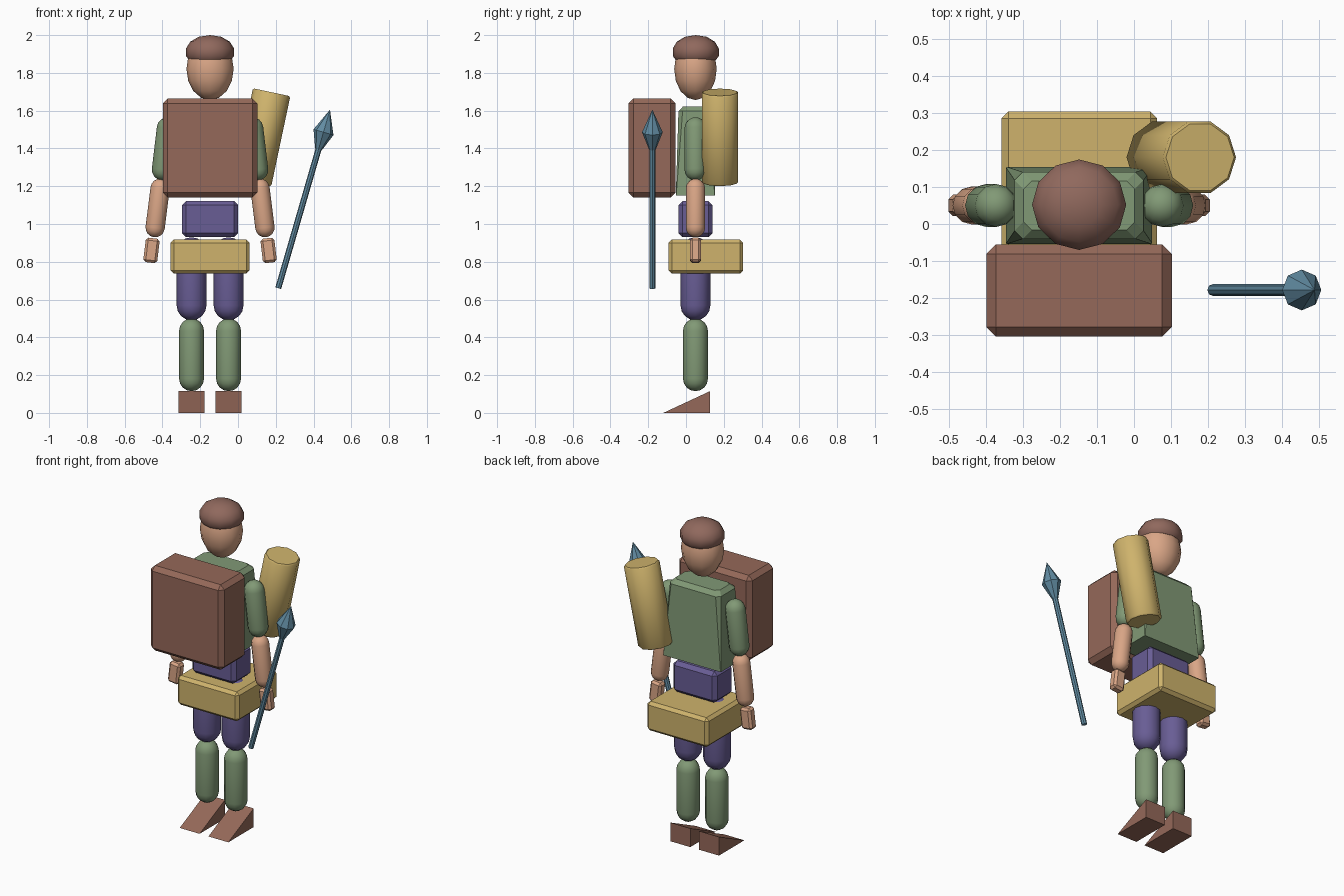
import bpy, bmesh
from math import sin, cos, pi
from mathutils import Vector, Matrix

if "Cube" in bpy.data.objects:
    bpy.data.objects.remove(bpy.data.objects["Cube"])

CX, CY = -0.148, 0.05      # body axis
COLORS = {"brown": (0.30, 0.14, 0.10), "hair": (0.28, 0.14, 0.11), "green": (0.22, 0.32, 0.18),
          "skin": (0.70, 0.38, 0.24), "purple": (0.14, 0.11, 0.30), "gold": (0.62, 0.45, 0.15),
          "steel": (0.12, 0.26, 0.36)}
MATS = {}
for key, rgb in COLORS.items():
    MATS[key] = bpy.data.materials.new(key)
    MATS[key].diffuse_color = (*rgb, 1)


def finish(name, bm, mat, smooth=None):
    bmesh.ops.recalc_face_normals(bm, faces=bm.faces)
    me = bpy.data.meshes.new(name)
    bm.to_mesh(me)
    bm.free()
    ob = bpy.data.objects.new(name, me)
    bpy.context.collection.objects.link(ob)
    me.materials.append(MATS[mat])
    if smooth:
        bpy.ops.object.select_all(action='DESELECT')
        ob.select_set(True)
        bpy.context.view_layer.objects.active = ob
        bpy.ops.object.shade_smooth_by_angle(angle=smooth)
    return ob


def box(name, x, y, z, mat, bevel=0.02, tilt=0.0):
    """Box from (min, max) ranges, chamfered, tilted about y."""
    bm = bmesh.new()
    size = [r[1] - r[0] for r in (x, y, z)]
    mid = [sum(r) / 2 for r in (x, y, z)]
    bmesh.ops.create_cube(bm, size=1)
    bmesh.ops.scale(bm, vec=size, verts=bm.verts)
    bmesh.ops.bevel(bm, geom=bm.edges[:], offset=bevel, segments=1, affect='EDGES')
    bmesh.ops.transform(bm, matrix=Matrix.Translation(mid) @ Matrix.Rotation(tilt, 4, 'Y'), verts=bm.verts)
    return finish(name, bm, mat)


def lathe(name, base, tip, profile, mat, sides=12, scale=(1, 1), smooth=0.7):
    """Closed solid turned around base->tip; profile is (radius, distance)."""
    bm = bmesh.new()
    rings = []
    for r, h in profile:
        if r < 1e-5:
            rings.append([bm.verts.new((0, 0, h))])
        else:
            rings.append([bm.verts.new((r * scale[0] * cos(2 * pi * i / sides),
                                        r * scale[1] * sin(2 * pi * i / sides), h)) for i in range(sides)])
    for a, b in zip(rings, rings[1:]):
        for i in range(sides):
            j = (i + 1) % sides
            quad = [a[i % len(a)], a[j % len(a)], b[j % len(b)], b[i % len(b)]]
            bm.faces.new(list(dict.fromkeys(quad)))
    for ring in (rings[0], rings[-1]):
        if len(ring) > 1:
            bm.faces.new(ring)
    base, tip = Vector(base), Vector(tip)
    d = tip - base
    rot = Matrix.Rotation(math_tilt(d), 4, 'Y')
    bmesh.ops.transform(bm, matrix=Matrix.Translation(base) @ rot, verts=bm.verts)
    return finish(name, bm, mat, smooth)


def math_tilt(d):
    return Vector((d.z, d.x)).angle_signed(Vector((1, 0)))


def capsule(name, base, tip, r, mat):
    n = (Vector(tip) - Vector(base)).length
    arc = [(r * sin(pi * k / 8), r * (1 - cos(pi * k / 8))) for k in range(5)]
    return lathe(name, base, tip, arc + [(a, n - h) for a, h in reversed(arc)], mat)


# Legs and arms, both sides
for s, side in ((-1, "left"), (1, "right")):
    lx = CX + s * 0.098
    bm = bmesh.new()
    ends = [[bm.verts.new((lx + e, y, z)) for y, z in ((-0.12, 0), (0.127, 0), (0.127, 0.115))]
            for e in (-0.068, 0.068)]
    bm.faces.new(ends[0])
    bm.faces.new(ends[1])
    for i in range(3):
        j = (i + 1) % 3
        bm.faces.new((ends[0][i], ends[0][j], ends[1][j], ends[1][i]))
    finish(side + "_foot", bm, "brown")
    capsule(side + "_shin", (lx, CY, 0.115), (lx, CY, 0.50), 0.066, "green")
    capsule(side + "_thigh", (lx, CY, 0.49), (lx, CY, 0.93), 0.079, "purple")
    capsule(side + "_upper_arm", (CX + s * 0.257, CY, 1.23), (CX + s * 0.217, CY, 1.565), 0.058, "green")
    capsule(side + "_forearm", (CX + s * 0.297, CY, 0.93), (CX + s * 0.258, CY, 1.24), 0.051, "skin")
    hx = CX + s * 0.31
    box(side + "_hand", (hx - 0.037, hx + 0.037), (0.021, 0.079), (0.795, 0.925), "skin", 0.013, -s * 0.12)

# Torso: tapered block, chamfered at the top
bm = bmesh.new()
layers = [(0.197, 0.104, 1.15), (0.174, 0.09, 1.597), (0.15, 0.066, 1.622)]
c = 0.022
rings = []
for k, (w, d, z) in enumerate(layers):
    q = c if k else 0.002
    pts = [(w, -d + q), (w, d - q), (w - q, d), (-w + q, d), (-w, d - q), (-w, -d + q), (-w + q, -d), (w - q, -d)]
    rings.append([bm.verts.new((CX + px, CY + py, z)) for px, py in pts])
for a, b in zip(rings, rings[1:]):
    for i in range(8):
        bm.faces.new((a[i], a[(i + 1) % 8], b[(i + 1) % 8], b[i]))
bm.faces.new(rings[0])
bm.faces.new(rings[-1])
finish("torso", bm, "green")

# Waist, hip pouch and front pack
box("waist", (-0.297, 0.001), (-0.04, 0.14), (0.93, 1.122), "purple", 0.022)
box("hip_pouch", (-0.357, 0.062), (-0.093, 0.303), (0.737, 0.918), "gold", 0.018)
box("pack", (-0.398, 0.102), (-0.304, -0.055), (1.14, 1.665), "brown", 0.026)

# Head and hair
head = [(0.125 * sin(pi * k / 8), 0.165 * (1 - cos(pi * k / 8))) for k in range(9)]
lathe("head", (CX, CY, 1.656), (CX, CY, 1.98), head, "skin", 12, (1, 0.9))
hair = [(0.11, 0), (0.127, 0.022), (0.127, 0.062), (0.105, 0.098), (0.06, 0.124), (0, 0.133)]
lathe("hair", (CX, CY + 0.002, 1.867), (CX, CY + 0.002, 2.0), hair, "hair", 12, (1, 0.96))

# Bedroll
lathe("bedroll", (0.077, 0.18, 1.22), (0.178, 0.18, 1.697),
      [(0.094, 0), (0.101, 0.008), (0.101, 0.48), (0.094, 0.488)], "gold", 10)

# Spear
foot, tip = Vector((0.213, -0.178, 0.66)), Vector((0.487, -0.178, 1.605))
lathe("spear_shaft", foot, tip, [(0.016, 0), (0.016, 0.79)], "steel", 8)
lathe("spear_head", foot, tip, [(0.018, 0.765), (0.055, 0.86), (0, 0.984)], "steel", 8)

for m in bpy.data.materials:
    if m.users and not m.is_grease_pencil:
        m.use_nodes = True
        m.node_tree.nodes["Principled BSDF"].inputs["Base Color"].default_value = m.diffuse_color
